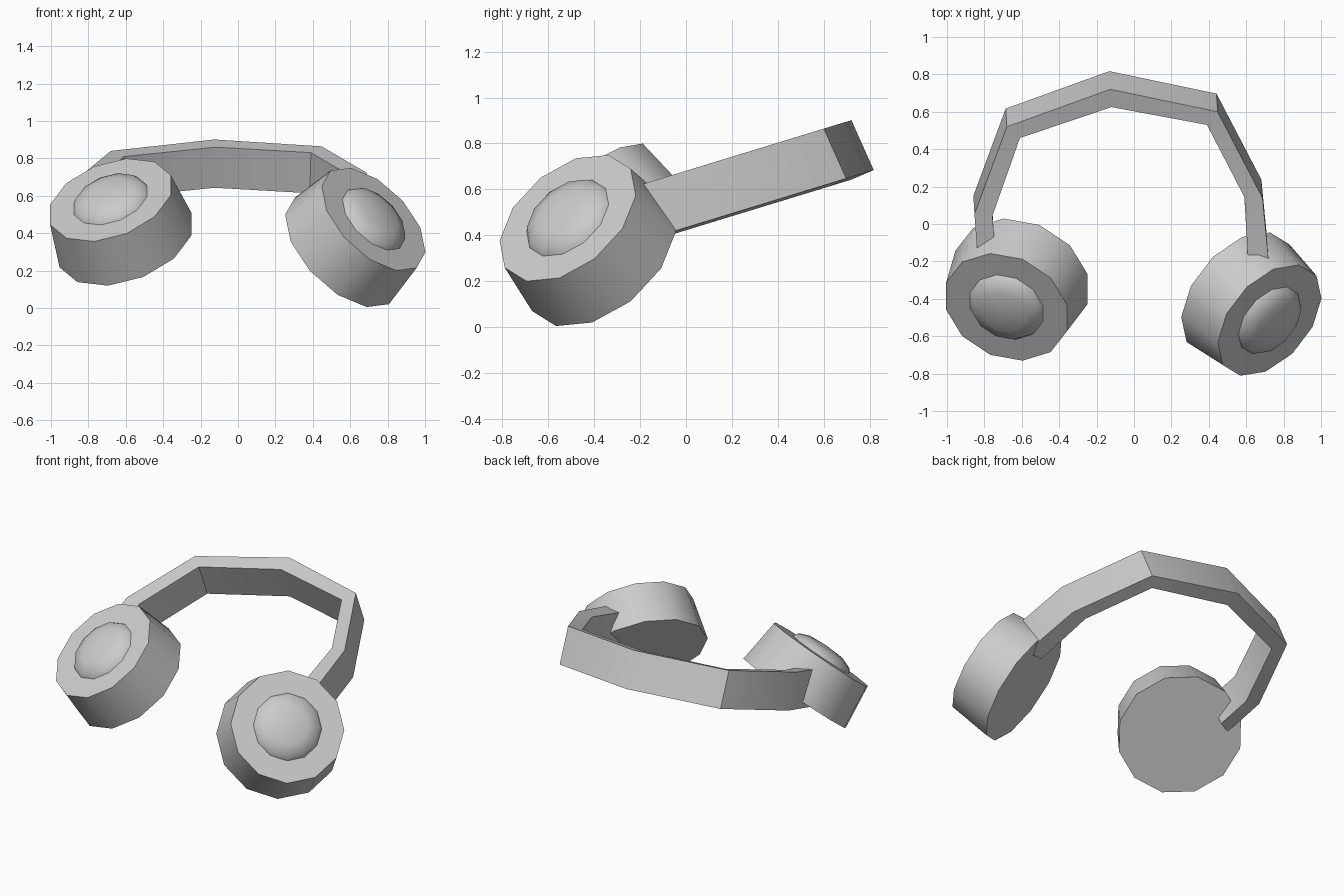
import bpy, bmesh, math
from mathutils import Vector

if "Cube" in bpy.data.objects:
    bpy.data.objects.remove(bpy.data.objects["Cube"])

SIDES = 12
# lathe profile shared by both cups: (radius, height along the outward axis)
CUP = [(0.382, -0.28), (0.349, 0.0), (0.21, 0.0), (0.192, 0.027), (0.125, 0.054)]
DOME_TOP = 0.064


def finish(bm, name):
    bmesh.ops.recalc_face_normals(bm, faces=bm.faces[:])
    mesh = bpy.data.meshes.new(name)
    bm.to_mesh(mesh)
    bm.free()
    ob = bpy.data.objects.new(name, mesh)
    bpy.context.collection.objects.link(ob)
    bpy.ops.object.select_all(action='DESELECT')
    ob.select_set(True)
    bpy.context.view_layer.objects.active = ob
    bpy.ops.object.shade_smooth_by_angle(angle=math.radians(42))
    return ob


def ear_cup(name, center, normal, toward, phase):
    """Flared 12-sided cup with a low dome, turned round its outward axis."""
    c, n, u = Vector(center), Vector(normal).normalized(), Vector(toward)
    u = (u - n * u.dot(n)).normalized()
    v = n.cross(u)
    bm = bmesh.new()
    rings = []
    for r, h in CUP:
        ring = []
        for i in range(SIDES):
            a = math.tau * i / SIDES + phase
            ring.append(bm.verts.new(c + n * h + r * (u * math.cos(a) + v * math.sin(a))))
        rings.append(ring)
    for a, b in zip(rings, rings[1:]):
        for i in range(SIDES):
            j = (i + 1) % SIDES
            bm.faces.new((a[i], a[j], b[j], b[i]))
    bm.faces.new(rings[0])
    top = bm.verts.new(c + n * DOME_TOP)
    for i in range(SIDES):
        bm.faces.new((rings[-1][i], rings[-1][(i + 1) % SIDES], top))
    finish(bm, name)


# ear cups, each turned its own way
ear_cup("left_ear_cup", (-0.682, -0.444, 0.578), (-0.29, -0.57, 0.77), (1, 0, 0), math.radians(15))
ear_cup("right_ear_cup", (0.725, -0.515, 0.475), (0.604, -0.519, 0.604), (0.267, 0.119, -0.178), 0)

# headband: top edge, outer and inner points in plan, lying on a sloped plane
OUTER = [(-0.833, -0.22), (-0.853, 0.053), (-0.68, 0.52), (-0.126, 0.72),
         (0.447, 0.60), (0.687, 0.14), (0.725, -0.25)]
INNER = [(-0.74, -0.17), (-0.757, 0.043), (-0.61, 0.46), (-0.12, 0.625),
         (0.39, 0.53), (0.59, 0.144), (0.613, -0.24)]
WIDTH = Vector((-0.006, 0.097, -0.217))


def on_slope(p, drop=0.0):
    return Vector((p[0], p[1], 0.681 + 0.306 * p[1] - drop))


bm = bmesh.new()
sections = []
for o, i in zip(OUTER, INNER):
    o, i = on_slope(o), on_slope(i, 0.012)
    sections.append([bm.verts.new(p) for p in (o, i, i + WIDTH, o + WIDTH)])
for a, b in zip(sections, sections[1:]):
    for k in range(4):
        m = (k + 1) % 4
        bm.faces.new((a[k], a[m], b[m], b[k]))
bm.faces.new(sections[0])
bm.faces.new(sections[-1])
finish(bm, "headband")
